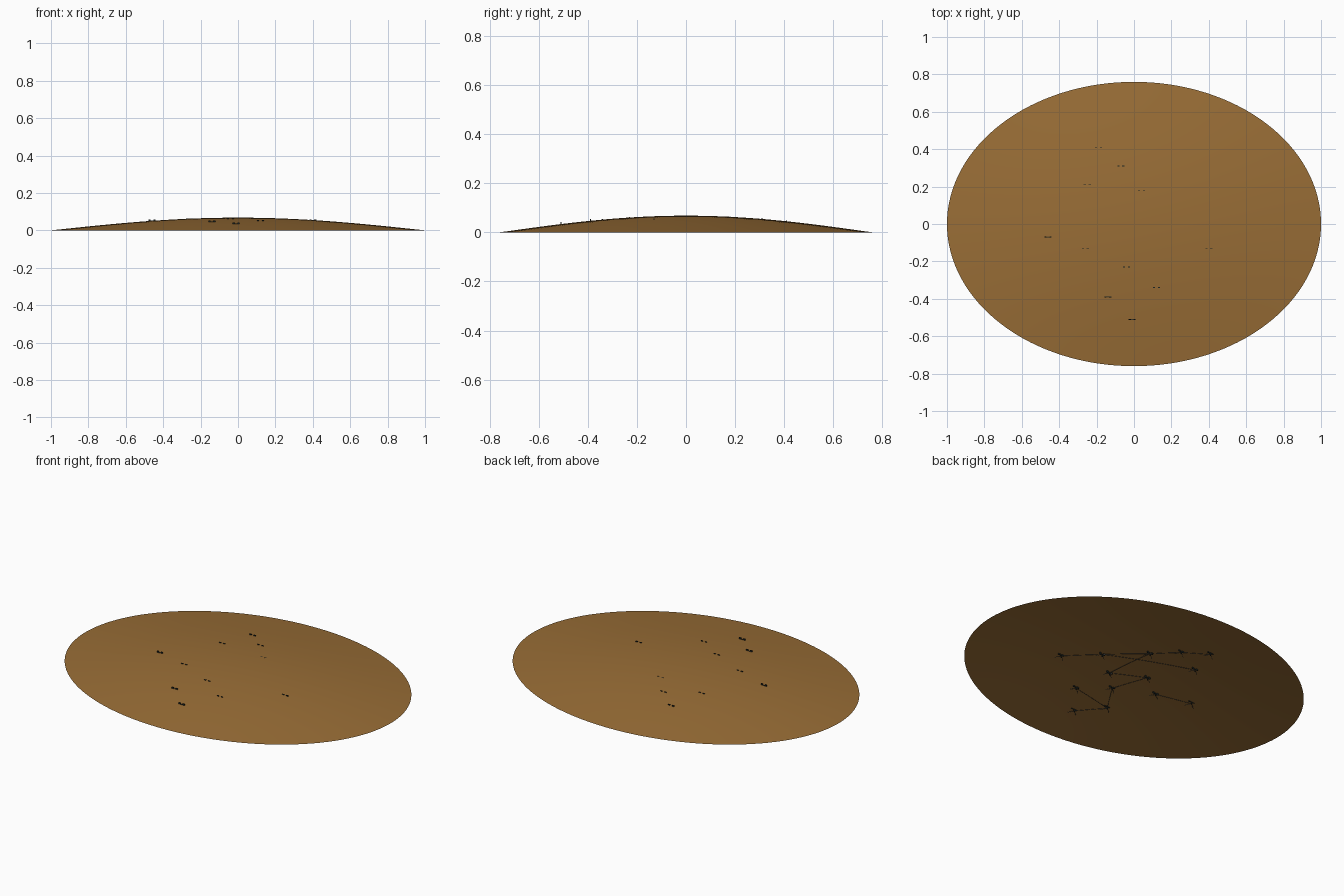
import bpy, bmesh, math
from mathutils import Vector

old = bpy.data.objects.get("Cube")
if old:
    bpy.data.objects.remove(old)

HALF_X, HALF_Y, HEIGHT = 1.0, 0.76, 0.068


def material(name, rgb):
    m = bpy.data.materials.new(name)
    m.use_nodes = True
    m.diffuse_color = (*rgb, 1)
    m.node_tree.nodes["Principled BSDF"].inputs["Base Color"].default_value = (*rgb, 1)
    return m


earth = material("brown earth", (0.32, 0.155, 0.037))
dark = material("dark metal", (0.012, 0.018, 0.016))
grey = material("grey cable", (0.1, 0.1, 0.095))


def mound_height(x, y):
    r = min(1, math.hypot(x / HALF_X, y / HALF_Y))
    return HEIGHT * math.cos(r * math.pi / 2)


def finish(name, bm, mat):
    mesh = bpy.data.meshes.new(name)
    bm.to_mesh(mesh)
    bm.free()
    mesh.materials.append(mat)
    obj = bpy.data.objects.new(name, mesh)
    bpy.context.collection.objects.link(obj)
    return obj


# Open, gently domed oval mound
RINGS, SIDES = 24, 128
bm = bmesh.new()
top = bm.verts.new((0, 0, HEIGHT))
previous = None
for i in range(1, RINGS + 1):
    ring = []
    for k in range(SIDES):
        a = 2 * math.pi * k / SIDES
        x, y = HALF_X * math.cos(a) * i / RINGS, HALF_Y * math.sin(a) * i / RINGS
        ring.append(bm.verts.new((x, y, mound_height(x, y))))
    for k in range(SIDES):
        n = (k + 1) % SIDES
        if previous:
            bm.faces.new((previous[k], ring[k], ring[n], previous[n]))
        else:
            bm.faces.new((top, ring[k], ring[n]))
    previous = ring
for f in bm.faces:
    f.smooth = True
finish("earth_mound", bm, earth)

# Small heads: x, y, rise of the tip above the mound
heads = {
    "west": (-0.46, -0.07, 0.009),
    "south_west": (-0.26, -0.13, 0.003),
    "south": (-0.04, -0.23, 0.003),
    "south_east": (0.12, -0.34, 0.004),
    "east": (0.40, -0.13, 0.004),
    "north_west": (-0.25, 0.21, 0.003),
    "far_north": (-0.19, 0.41, 0.006),
    "north": (-0.07, 0.31, 0.004),
    "inner_north": (0.04, 0.18, 0.001),
    "front_left": (-0.14, -0.39, 0.008),
    "front": (-0.01, -0.51, 0.009),
    "inner_east": (0.23, 0.01, -0.002),
    "middle": (-0.12, -0.03, -0.002),
    "inner_south": (0.07, -0.12, -0.002),
}


def box(bm, centre, size):
    verts = bmesh.ops.create_cube(bm, size=1)["verts"]
    bmesh.ops.scale(bm, vec=size, verts=verts)
    bmesh.ops.translate(bm, vec=centre, verts=verts)


# Each head is a thin bar with two raised lobes and a short stem
for name, (x, y, rise) in heads.items():
    z = mound_height(x, y) + rise
    bm = bmesh.new()
    box(bm, (x, y, z - 0.009), (0.036, 0.003, 0.005))
    box(bm, (x, y, z - 0.016), (0.005, 0.004, 0.016))
    for side in (-1, 1):
        box(bm, (x + side * 0.013, y, z - 0.006), (0.012, 0.004, 0.012))
    finish(name + "_head", bm, dark)


def cable(name, points):
    curve = bpy.data.curves.new(name, "CURVE")
    curve.dimensions = "3D"
    curve.bevel_depth = 0.0012
    curve.bevel_resolution = 0
    curve.use_fill_caps = True
    spline = curve.splines.new("POLY")
    spline.points.add(len(points) - 1)
    for p, co in zip(spline.points, points):
        p.co = (*co, 1)
    curve.materials.append(grey)
    bpy.context.collection.objects.link(bpy.data.objects.new(name, curve))


# Cables run just beneath the mound from head to head
links = [
    ("east", "inner_east"), ("inner_east", "inner_north"),
    ("inner_north", "north"), ("north", "far_north"),
    ("inner_east", "north_west"), ("inner_south", "inner_north"),
    ("inner_south", "middle"), ("middle", "south"),
    ("south", "front_left"), ("south_east", "front_left"),
    ("front", "front_left"), ("south_west", "west"),
]
for a, b in links:
    start, end = Vector(heads[a][:2]), Vector(heads[b][:2])
    path = []
    for i in range(7):
        p = start.lerp(end, i / 6)
        path.append((p.x, p.y, mound_height(p.x, p.y) - 0.011))
    cable(a + "_to_" + b + "_cable", path)

# Short splayed feelers below each head
for name, (x, y, rise) in heads.items():
    z = mound_height(x, y) - 0.01
    for side in (-1, 1):
        cable(name + "_feeler", [(x, y, z), (x + side * 0.03, y - 0.02, z - 0.012)])
